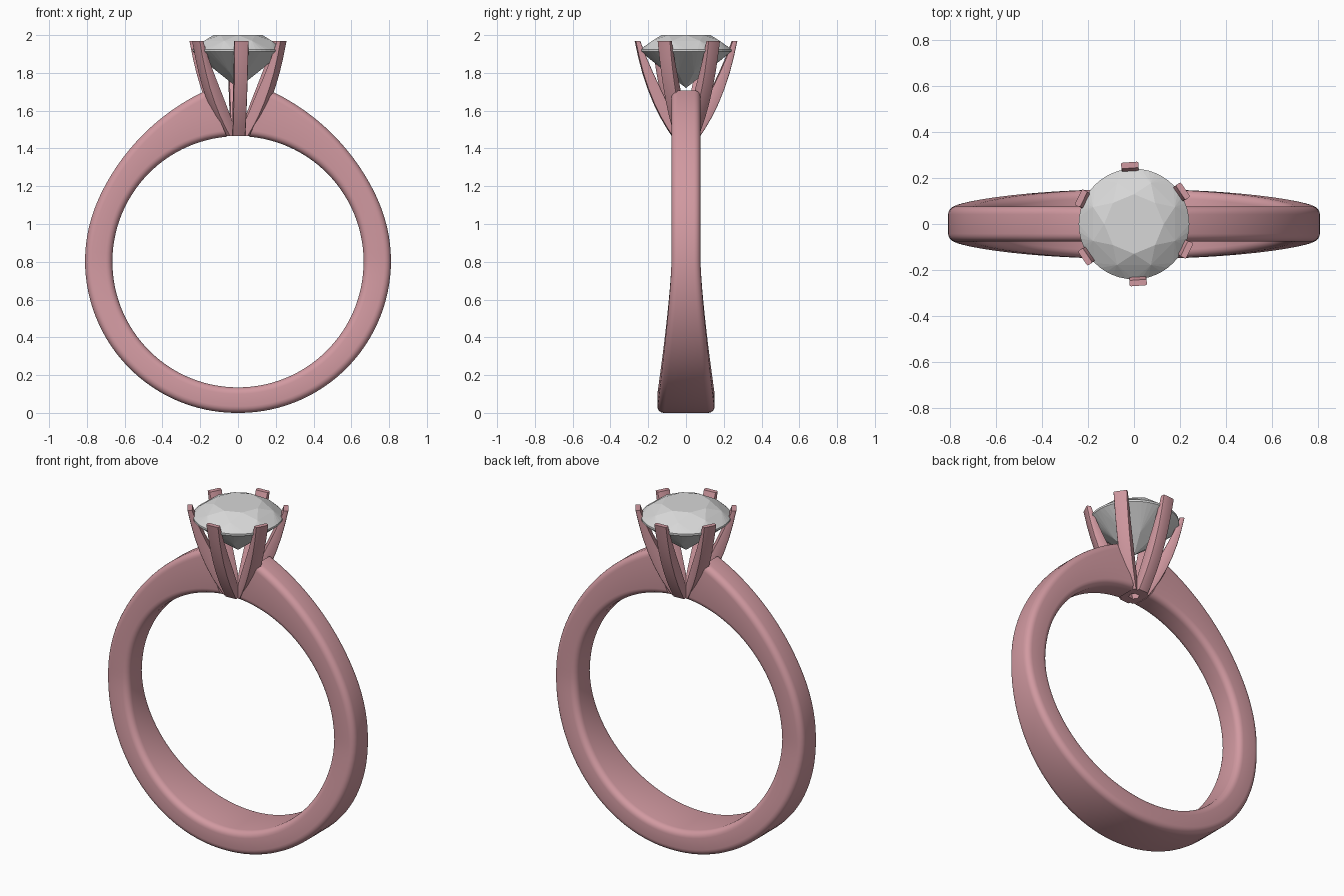
import bpy, bmesh, math
from mathutils import Vector

if "Cube" in bpy.data.objects:
    bpy.data.objects.remove(bpy.data.objects["Cube"])


def material(name, rgb):
    m = bpy.data.materials.new(name)
    m.diffuse_color = (*rgb, 1)
    m.use_nodes = True
    m.node_tree.nodes["Principled BSDF"].inputs["Base Color"].default_value = m.diffuse_color
    return m


ROSE = material("rose gold", (0.64, 0.32, 0.355))
CLEAR = material("clear stone", (0.68, 0.68, 0.68))


def finish(bm, name, mat, smooth=None):
    bmesh.ops.recalc_face_normals(bm, faces=bm.faces[:])
    me = bpy.data.meshes.new(name)
    bm.to_mesh(me)
    bm.free()
    me.materials.append(mat)
    ob = bpy.data.objects.new(name, me)
    bpy.context.collection.objects.link(ob)
    if smooth:
        bpy.ops.object.select_all(action='DESELECT')
        ob.select_set(True)
        bpy.context.view_layer.objects.active = ob
        bpy.ops.object.shade_smooth_by_angle(angle=math.radians(smooth))
    return ob


def loft(bm, sections):
    rings = [[bm.verts.new(p) for p in s] for s in sections]
    n = len(rings[0])
    for a, b in zip(rings, rings[1:]):
        for i in range(n):
            j = (i + 1) % n
            bm.faces.new((a[i], a[j], b[j], b[i]))
    bm.faces.new(rings[0][::-1])
    bm.faces.new(rings[-1])


def rounded_rect(hw, hh, r, steps=5):
    pts = []
    for k, (sx, sy) in enumerate(((1, 1), (-1, 1), (-1, -1), (1, -1))):
        for i in range(steps + 1):
            t = math.pi / 2 * (k + i / steps)
            pts.append((sx * (hw - r) + r * math.cos(t), sy * (hh - r) + r * math.sin(t)))
    return pts


# Band: swept from shoulder to shoulder through the bottom, wide below, tall at the head
CZ, R_IN, N = 0.80, 0.665, 112
sections = []
for k in range(N + 1):
    a = 175 * (2 * k / N - 1)
    side, d = (1 if a >= 0 else -1), abs(a)
    d_out = d - 5.5 * max(0, (d - 130) / 45)
    r_out = 0.80 + 0.01 * min(d_out, 90) / 90 + 0.115 * max(0, (d_out - 115) / 55) ** 2

    def polar(deg, r):
        t = math.radians(deg)
        return Vector((side * r * math.sin(t), 0, CZ - r * math.cos(t)))

    p_in, p_out = polar(d, R_IN), polar(d_out, r_out)
    mid, half = (p_in + p_out) / 2, (p_out - p_in) / 2
    c = max(0, math.cos(math.radians(d)))
    hw = 0.077 + 0.075 * c ** 1.35
    sections.append([mid + half.normalized() * v + Vector((0, u, 0))
                     for u, v in rounded_rect(hw, half.length, 0.035)])
bm = bmesh.new()
loft(bm, sections)
finish(bm, "band", ROSE, 40)

# Six curved prongs: (z, inner radius, outer radius)
PROFILE = [(1.467, 0.025, 0.075), (1.51, 0.042, 0.103), (1.57, 0.068, 0.138),
           (1.64, 0.100, 0.172), (1.72, 0.138, 0.204), (1.80, 0.176, 0.230),
           (1.88, 0.211, 0.251), (1.94, 0.234, 0.264), (1.968, 0.244, 0.270)]
for n in range(6):
    t = math.radians(34 + 60 * n)
    out, tan = Vector((math.cos(t), math.sin(t), 0)), Vector((-math.sin(t), math.cos(t), 0))
    sections = []
    for i, (z, r0, r1) in enumerate(PROFILE):
        hw = 0.034 + 0.004 * i / (len(PROFILE) - 1)
        sections.append([out * ((r0 + r1) / 2 + u) + tan * v + Vector((0, 0, z))
                         for u, v in rounded_rect((r1 - r0) / 2, hw, 0.006, 2)])
    bm = bmesh.new()
    loft(bm, sections)
    finish(bm, f"prong_{n + 1}", ROSE, 40)

# Brilliant-cut stone: convex hull of facet rings (count, radius, z, angle offset)
bm = bmesh.new()
for count, r, z, off in ((8, 0.130, 2.0, 0), (8, 0.193, 1.970, 22.5), (48, 0.241, 1.925, 0),
                         (48, 0.241, 1.914, 0), (8, 0.110, 1.800, 22.5), (1, 0, 1.72, 0)):
    for i in range(count):
        t = math.radians(off + 360 * i / count)
        bm.verts.new((r * math.cos(t), r * math.sin(t), z))
bmesh.ops.convex_hull(bm, input=bm.verts[:])
bmesh.ops.dissolve_limit(bm, angle_limit=0.01, verts=bm.verts[:], edges=bm.edges[:])
finish(bm, "stone", CLEAR)
